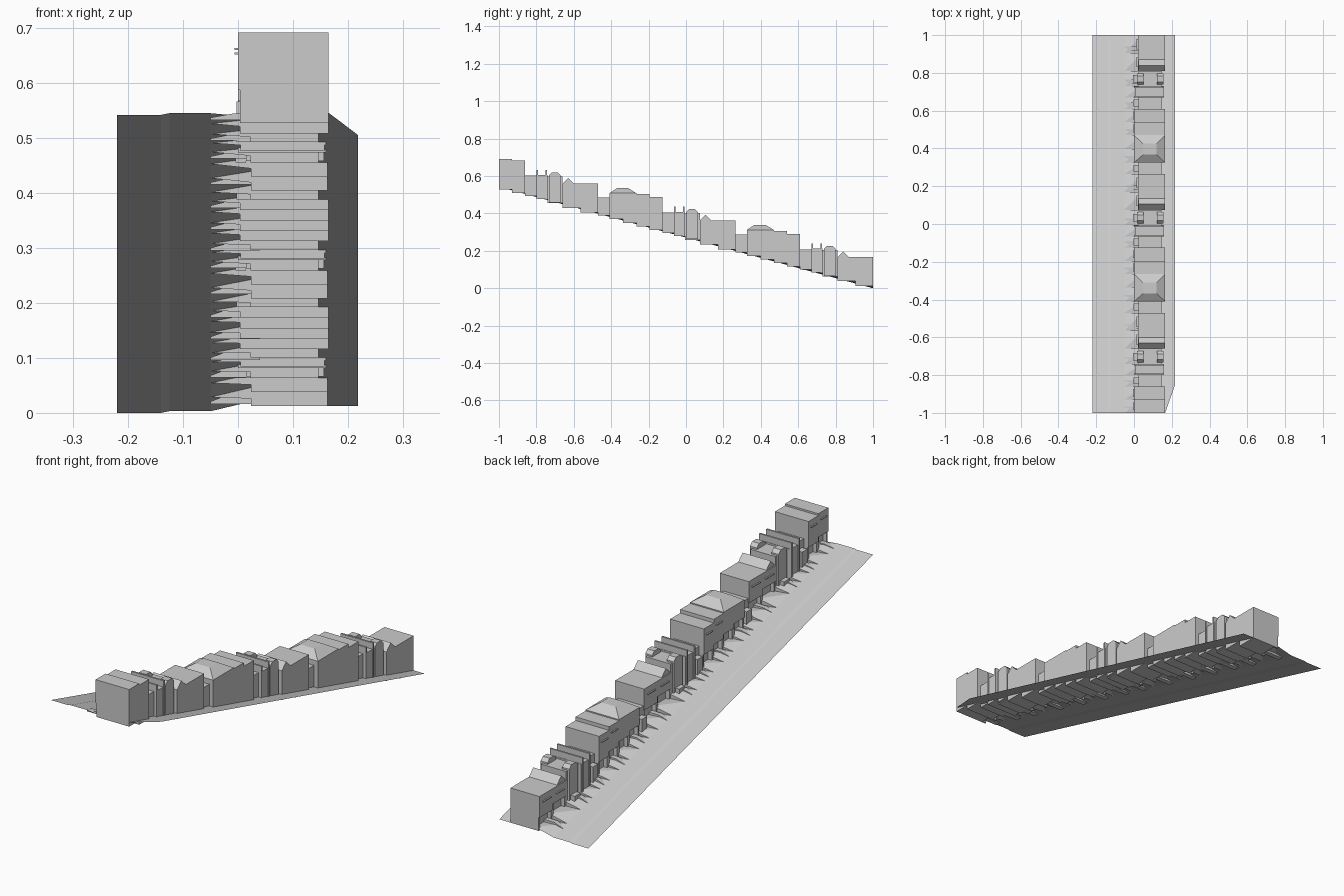
import bpy, bmesh

if "Cube" in bpy.data.objects:
    bpy.data.objects.remove(bpy.data.objects["Cube"])

grey = bpy.data.materials.new("plain_grey")
grey.use_nodes = True
grey.diffuse_color = (0.6, 0.6, 0.6, 1)
grey.node_tree.nodes["Principled BSDF"].inputs["Base Color"].default_value = (0.6, 0.6, 0.6, 1)

PERIOD, DROP = 0.735, 0.1967


def ground(y):
    return 0.279 - 0.2665 * y


def street_z(y):
    return 0.274 - 0.271 * y


def add(name, verts, faces, fix=True):
    mesh = bpy.data.meshes.new(name)
    mesh.from_pydata(verts, [], faces)
    if fix:
        bm = bmesh.new()
        bm.from_mesh(mesh)
        bmesh.ops.recalc_face_normals(bm, faces=bm.faces)
        bm.to_mesh(mesh)
        bm.free()
    mesh.materials.append(grey)
    ob = bpy.data.objects.new(name, mesh)
    bpy.context.collection.objects.link(ob)
    return ob


def prism(name, outline, lo, hi, axis="x"):
    """Extrude a (y, z) outline along x, or an (x, z) outline along y."""
    n = len(outline)
    if axis == "x":
        verts = [(s, a, b) for s in (lo, hi) for a, b in outline]
    else:
        verts = [(a, s, b) for s in (lo, hi) for a, b in outline]
    faces = [tuple(range(n)), tuple(range(n, 2 * n))]
    faces += [(i, (i + 1) % n, n + (i + 1) % n, n + i) for i in range(n)]
    return add(name, verts, faces)


def box(name, x0, x1, y0, y1, z0, z1):
    return prism(name, [(y0, z0), (y1, z0), (y1, z1), (y0, z1)], x0, x1)


def shop_floor(y0, y1, x0, x1, height=0.06):
    """Recessed ground floor with piers; returns the level of the floor above."""
    base = ground(y1)
    level = base + height
    box("ground_floor", x0 + 0.022, x1, y0, y1, base, level)
    for y in (y0, y1 - 0.008):
        box("pier", x0 + 0.004, x0 + 0.03, y, y + 0.008, base, level)
    return level


def house(y0, y1, top, x0=0.0, x1=0.165):
    level = shop_floor(y0, y1, x0, x1)
    box("upper_floor", x0, x1, y0, y1, level, top)
    mid, half = (y0 + y1) / 2, (y1 - y0) * 0.3
    box("window_hood", x0 - 0.006, x0, mid - half, mid + half, top - 0.032, top - 0.028)


def link_house(y0, y1, top):
    box("link_house", 0.023, 0.146, y0, y1, ground(y1), top)
    box("link_porch", -0.003, 0.023, y0 + 0.012, y1 - 0.012, ground(y1), top - 0.035)


def town_house(y, dz):
    # Parapeted half with two party walls
    box("parapet_house", 0.005, 0.157, y, y + 0.06, ground(y + 0.06), 0.605 + dz)
    for w in (y, y + 0.05):
        box("party_wall", 0.0, 0.16, w, w + 0.008, ground(w + 0.02), 0.633 + dz)
    # Low core with an arched bay on both fronts
    a, b = y + 0.06, y + 0.14
    box("arched_house", 0.023, 0.146, a, b, ground(b), 0.598 + dz)
    c, d, top = a + 0.008, b - 0.012, 0.62 + dz
    arch = [(c, ground(d)), (d, ground(d)), (d, top - 0.015), (d - 0.015, top),
            (c + 0.015, top), (c, top - 0.015)]
    for x0, x1 in ((0.015, 0.05), (0.122, 0.156)):
        prism("arched_bay", arch, x0, x1)
    box("bay_door_step", -0.005, 0.015, c + 0.01, d - 0.01, ground(b), ground(b) + 0.03)


def ridge_house(y, dz):
    end, top = y + 0.19, 0.56 + dz
    mid = y + 0.095
    for a, b in ((y, mid), (mid, end)):
        level = shop_floor(a, b, 0.02, 0.163)
        box("upper_floor", 0.02, 0.163, a, b, level, top)
        box("window_hood", 0.014, 0.02, a + 0.02, b - 0.02, top - 0.032, top - 0.028)
    prism("roof_ridge", [(y, top), (y + 0.06, top), (y + 0.03, top + 0.03)], 0.025, 0.163)


def hip_house(y0, y1, dz):
    eave = 0.508 + dz
    mid = (y0 + y1) / 2
    for a, b in ((y0, mid), (mid, y1)):
        level = shop_floor(a, b, 0.0, 0.165)
        box("upper_floor", 0.0, 0.165, a, b, level, eave)
    lower = [(0, y0), (0.165, y0), (0.165, y1), (0, y1)]
    upper = [(0.048, y0 + 0.042), (0.12, y0 + 0.042), (0.12, y1 - 0.045), (0.048, y1 - 0.045)]
    verts = [(*p, eave) for p in lower] + [(*p, eave + 0.028) for p in upper]
    sides = [(i, (i + 1) % 4, 4 + (i + 1) % 4, 4 + i) for i in range(4)]
    add("hip_roof", verts, sides + [(0, 1, 2, 3), (4, 5, 6, 7)])


# Terrace of houses, repeated down the hill
lots = []
for k in range(-1, 3):
    y, dz = -0.8 + k * PERIOD, -DROP * k
    if k >= 0:
        town_house(y, dz)
        ridge_house(y + 0.14, dz)
        lots += [y, y + 0.06, y + 0.14, y + 0.235]
    if k in (0, 1):
        link_house(y + 0.33, y + 0.39, 0.485 + dz)
        hip_house(y + 0.39, y + 0.535, dz)
        lots += [y + 0.33, y + 0.39, y + 0.4625]
    if k < 2:
        house(max(y + 0.535, -1), y + 0.605, 0.503 + dz - 0.008 * (k < 0))
        house(y + 0.605, y + 0.675, 0.487 + dz)
        link_house(y + 0.675, y + PERIOD, 0.405 + dz)
        lots += [max(y + 0.535, -1), y + 0.605, y + 0.675]
lots = sorted(lots) + [1.0]

# Road and pavement with a low kerb between them
columns = [(-0.22, -0.003), (-0.14, -0.003), (-0.125, 0), (-0.05, 0)]
verts = [(x, y, max(0, street_z(y) + dz)) for y in (-1, 1) for x, dz in columns]
add("street", verts, [(i, i + 1, i + 5, i + 4) for i in range(3)], fix=False)

# Level forecourts that twist down to the sloping pavement, with risers between
for i, (a, b) in enumerate(zip(lots, lots[1:])):
    level = ground((a + b) / 2)
    verts = [(-0.05, a, street_z(a)), (-0.05, b, street_z(b)),
             (0.043, b, level), (0.043, a, level)]
    faces = [(0, 3, 2), (0, 2, 1)]
    if b < 1:
        verts.append((0.043, b, ground((b + lots[i + 2]) / 2)))
        faces.append((1, 2, 4))
    add("forecourt", verts, faces, fix=False)
    # Narrow entrance ramp at the uphill side of the lot
    if i % 2 == 0:
        top, foot = ground(a + 0.005), street_z(a + 0.03)
        prism("entrance_ramp", [(0.04, foot - 0.004), (-0.05, foot - 0.004), (-0.05, foot),
                                (-0.01, top), (0.04, top)], a + 0.012, a + 0.034, "y")

# Back path, tapered at the uphill end
path = [(0.143, -1), (0.165, -1), (0.218, -0.85), (0.218, 1), (0.143, 1)]
add("back_path", [(x, y, ground(y)) for x, y in path], [tuple(range(5))], fix=False)
